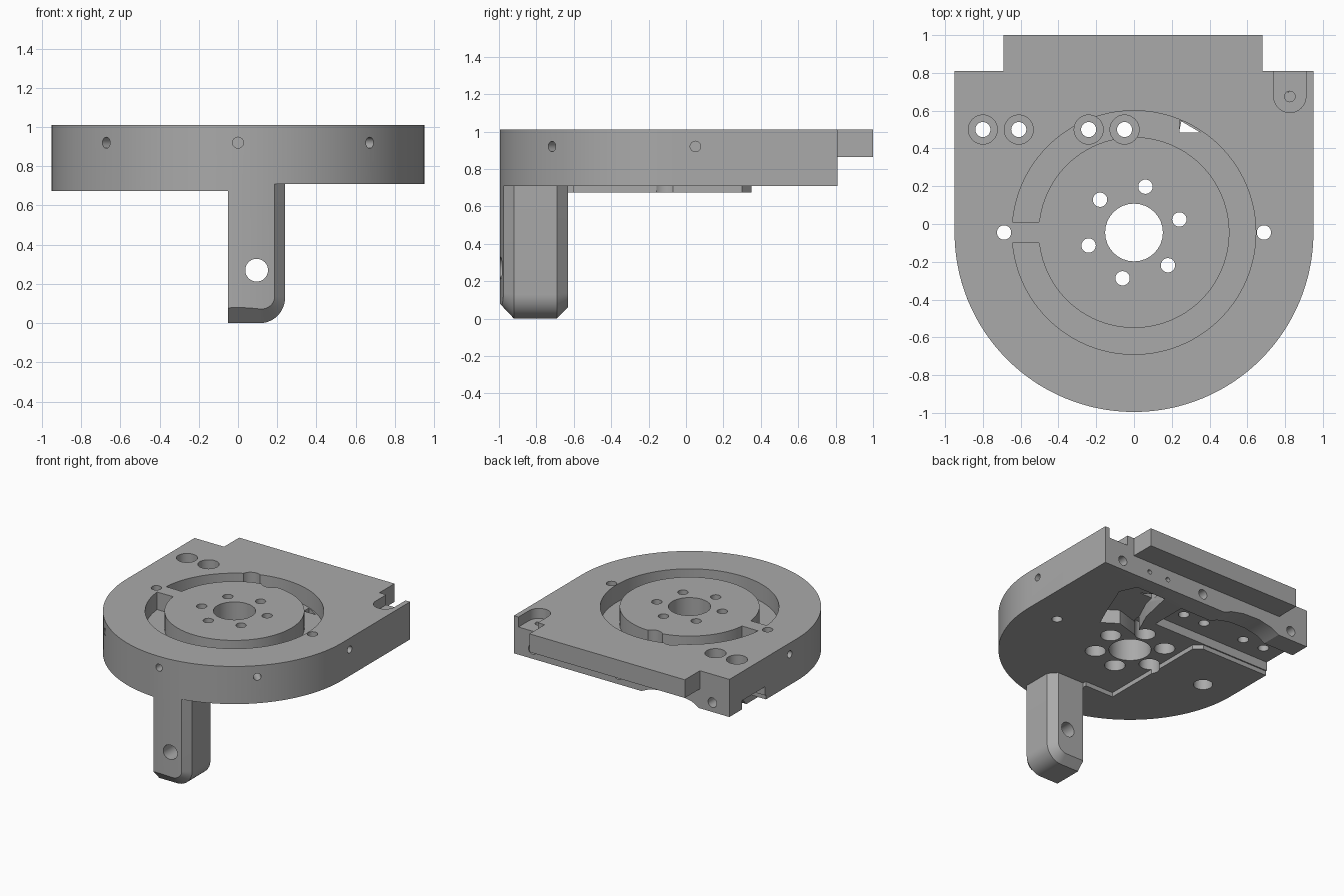
import bpy, bmesh
from math import cos, sin, pi, radians, atan2
from mathutils import Vector, Matrix

cube = bpy.data.objects.get("Cube")
if cube:
    bpy.data.objects.remove(cube)

grey = bpy.data.materials.new("machined_grey")
grey.use_nodes = True
grey.diffuse_color = (0.4, 0.4, 0.4, 1)
grey.node_tree.nodes["Principled BSDF"].inputs["Base Color"].default_value = (0.4, 0.4, 0.4, 1)

CY = -0.045          # centre of the round end and the ring
R = 0.95
TOP, BOTTOM, PAD = 1.01, 0.71, 0.675


def add(name, bm):
    bmesh.ops.recalc_face_normals(bm, faces=bm.faces)
    mesh = bpy.data.meshes.new(name)
    bm.to_mesh(mesh)
    bm.free()
    ob = bpy.data.objects.new(name, mesh)
    bpy.context.collection.objects.link(ob)
    mesh.materials.append(grey)
    return ob


def loft(name, loops):
    """Skin a list of equal-length point loops and cap the ends."""
    bm = bmesh.new()
    rings = [[bm.verts.new(p) for p in loop] for loop in loops]
    n = len(rings[0])
    for a, b in zip(rings, rings[1:]):
        for i in range(n):
            j = (i + 1) % n
            bm.faces.new((a[i], a[j], b[j], b[i]))
    bm.faces.new(rings[0])
    bm.faces.new(rings[-1])
    return add(name, bm)


def prism(name, outline, z0, z1):
    return loft(name, [[(x, y, z) for x, y in outline] for z in (z0, z1)])


def box(name, x0, x1, y0, y1, z0, z1):
    return prism(name, [(x0, y0), (x1, y0), (x1, y1), (x0, y1)], z0, z1)


def arc(cx, cy, r, a0, a1, n):
    return [(cx + r * cos(radians(a0 + (a1 - a0) * i / n)),
             cy + r * sin(radians(a0 + (a1 - a0) * i / n))) for i in range(n + 1)]


def rod(name, start, end, r, seg=32):
    """Cylinder between two points."""
    start, end = Vector(start), Vector(end)
    d = end - start
    bm = bmesh.new()
    bmesh.ops.create_cone(bm, cap_ends=True, segments=seg, radius1=r, radius2=r, depth=d.length,
                          matrix=Matrix.Translation((start + end) / 2)
                          @ d.to_track_quat('Z', 'Y').to_matrix().to_4x4())
    return add(name, bm)


def combine(target, tool, operation='DIFFERENCE'):
    mod = target.modifiers.new(tool.name, 'BOOLEAN')
    mod.operation, mod.solver, mod.object = operation, 'EXACT', tool
    bpy.context.view_layer.objects.active = target
    bpy.ops.object.modifier_apply(modifier=mod.name)
    bpy.data.objects.remove(tool)


def drill(target, x, y, r, z0=0.5, z1=1.2):
    combine(target, rod("drill", (x, y, z0), (x, y, z1), r))


# Main plate with a round front, and the tongue at the back
plate = prism("main_plate", arc(0, CY, R, 180, 360, 96) + [(R, 0.81), (-R, 0.81)], BOTTOM, TOP)
combine(plate, box("tongue", -0.69, 0.68, 0.7, 1.0, 0.865, TOP), 'UNION')

# Thin raised pad under the right side
pad_start = atan2(-0.6, -0.05)
pad_outline = arc(0, CY, R, 180, 267, 48) + [(-0.05, -0.6), (-0.3, -0.6), (-0.3, 0.3),
                                            (-0.36, 0.35), (-R, 0.35)]
combine(plate, prism("pad", pad_outline, PAD, 0.75), 'UNION')

# Ring groove in the top, interrupted by a bridge
outer = arc(0, CY, 0.645, -175, 175, 96)
inner = arc(0, CY, 0.505, 173.8, -173.8, 96)
combine(plate, prism("ring_groove", outer + inner, 0.87, 1.2))

# Corner pocket, open at the back
pocket = [(0.91, 0.9)] + [(0.74, 0.9)] + arc(0.825, 0.675, 0.085, 180, 360, 24)
combine(plate, prism("corner_pocket", pocket, 0.93, 1.2))
drill(plate, 0.825, 0.675, 0.028, 0.8)

# Underside channel and its arched opening through the back wall
combine(plate, box("channel", -1.1, 0.1, 0.36, 0.65, 0.5, 0.78))
arch = [(-0.7, 0.7), (-0.62, 0.745), (-0.5, 0.77), (-0.35, 0.765), (-0.24, 0.74), (-0.15, 0.7),
        (-0.15, 0.6), (-0.7, 0.6)]
combine(plate, loft("arch", [[(x, y, z) for x, z in arch] for y in (0.6, 0.9)]))

# Underside cable pocket and its opening into the groove
cable = [(0.1, 0.14), (0.3, 0.2), (0.42, 0.12), (0.5, 0.3), (0.6, 0.55), (0.54, 0.68),
         (0.28, 0.68), (0.22, 0.4)]
combine(plate, prism("cable_pocket", cable, 0.5, 0.82))
combine(plate, prism("cable_opening", [(0.24, 0.55), (0.24, 0.485), (0.35, 0.485)], 0.8, 0.9))

# Central bore and the six counterbored holes around it
drill(plate, 0, CY, 0.153)
for i in range(6):
    a = radians(16 + 60 * i)
    x, y = 0.25 * cos(a), CY + 0.25 * sin(a)
    drill(plate, x, y, 0.038)
    drill(plate, x, y, 0.075, 0.5, 0.85)

# Four counterbored holes along the channel
for x in (-0.8, -0.61, -0.24, -0.05):
    drill(plate, x, 0.5, 0.04)
    drill(plate, x, 0.5, 0.077, 0.84, 1.2)

# Side holes through the plate
for x in (-0.688, 0.688):
    drill(plate, x, CY, 0.038)
drill(plate, -0.688, CY, 0.07, 0.5, 0.8)

# Radial holes in the rim, holes in the straight sides and back
for a in (225, 270, 315):
    u = Vector((cos(radians(a)), sin(radians(a)), 0))
    c = Vector((0, CY, 0.92))
    combine(plate, rod("rim_hole", c + u * 0.8, c + u * 1.1, 0.028))
for s in (-1, 1):
    combine(plate, rod("side_hole", (s * 0.8, 0.05, 0.92), (s * 1.1, 0.05, 0.92), 0.028))
for x, r in ((0.785, 0.038), (0.03, 0.038), (-0.8, 0.038), (0.53, 0.018), (0.36, 0.018)):
    combine(plate, rod("back_hole", (x, 0.7, 0.785), (x, 0.9, 0.785), r))


# Leg: rounded lower corner, chamfered outer edges, cross hole
def leg_loop(y, inset):
    right, low, r = 0.24 - inset, inset * 1.13, 0.13 - inset
    pts = arc(right - r, low + r, r, -90, 0, 12)
    return [(x, y, z) for x, z in [(-0.05, 0.73), (-0.05, low)] + pts + [(right, 0.73)]]


leg = loft("leg", [leg_loop(-1.0, 0.075), leg_loop(-0.92, 0), leg_loop(-0.69, 0),
                   leg_loop(-0.63, 0.055)])
combine(leg, rod("leg_limit", (0, CY, -0.2), (0, CY, 1.2), R, 192), 'INTERSECT')
combine(leg, rod("leg_hole", (0.095, -1.2, 0.27), (0.095, -0.4, 0.27), 0.058))

# Smooth curved walls, keep machined edges sharp
for ob in (plate, leg):
    bpy.ops.object.select_all(action='DESELECT')
    ob.select_set(True)
    bpy.context.view_layer.objects.active = ob
    bpy.ops.object.shade_smooth_by_angle(angle=radians(25))
